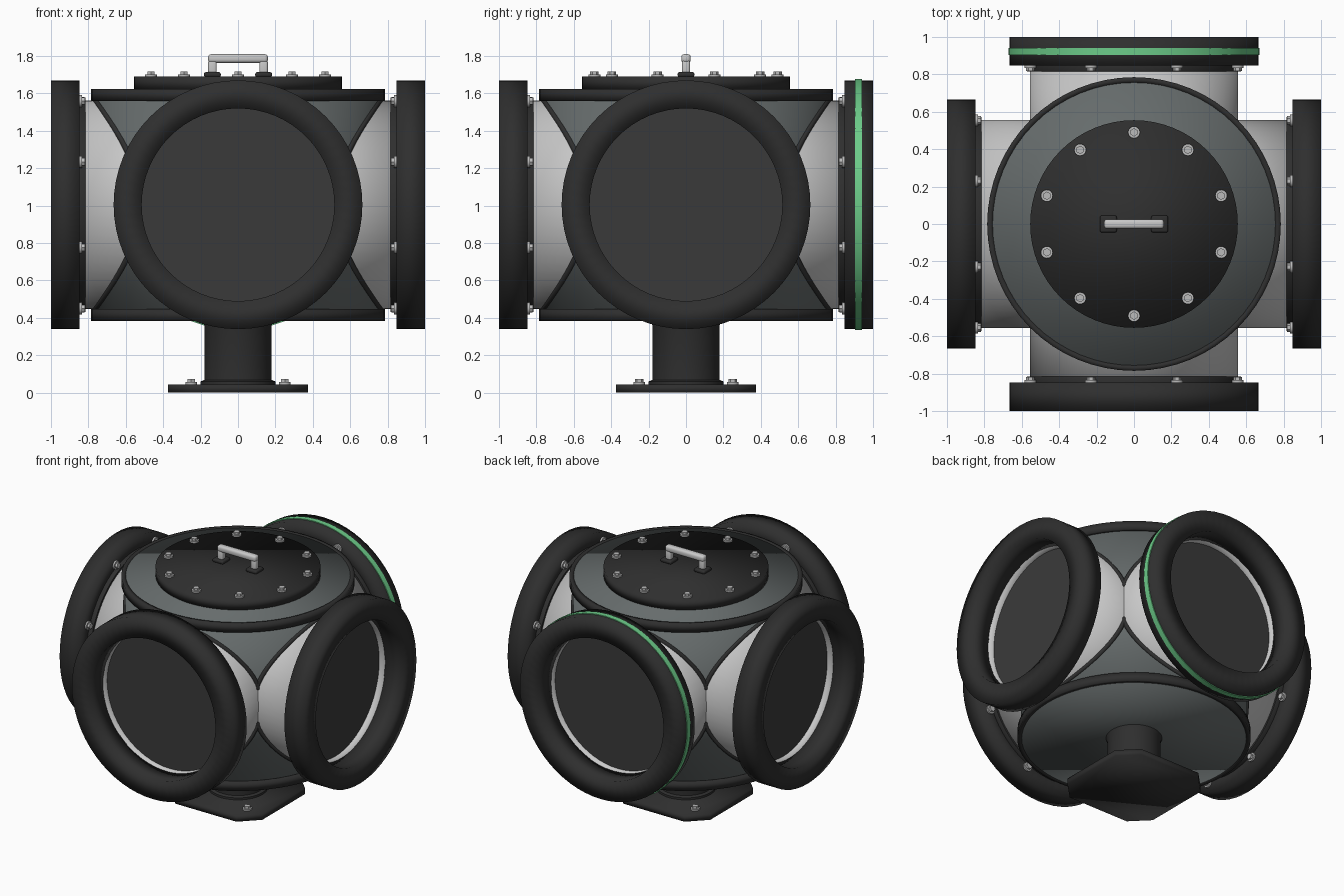
import bpy, bmesh, math
from mathutils import Matrix, Vector

if "Cube" in bpy.data.objects:
    bpy.data.objects.remove(bpy.data.objects["Cube"])

CZ = 1.005      # height of the port axes
BODY_R = 0.76
TUBE_R = 0.557


def mat(name, r, g, b):
    m = bpy.data.materials.new(name)
    m.diffuse_color = (r, g, b, 1)
    m.use_nodes = True
    m.node_tree.nodes["Principled BSDF"].inputs["Base Color"].default_value = m.diffuse_color
    return m


BLACK = mat("black rubber", 0.028, 0.028, 0.028)
DARK = mat("dark panel", 0.042, 0.042, 0.042)
GREY = mat("grey metal", 0.133, 0.150, 0.150)
LIGHT = mat("light metal", 0.58, 0.58, 0.58)
STEEL = mat("bolt steel", 0.50, 0.50, 0.50)
GREEN = mat("green", 0.15, 0.60, 0.25)


def finish(name, bm, material, matrix=Matrix(), angle=35):
    bmesh.ops.recalc_face_normals(bm, faces=bm.faces)
    me = bpy.data.meshes.new(name)
    bm.to_mesh(me)
    bm.free()
    me.transform(matrix)
    me.materials.append(material)
    me.shade_smooth()
    if angle < 180:
        me.set_sharp_from_angle(angle=math.radians(angle))
    ob = bpy.data.objects.new(name, me)
    bpy.context.collection.objects.link(ob)
    return ob


def lathe(name, profile, material, matrix=Matrix(), seg=64, ends="open", angle=35):
    """Turn (radius, height) points around local z; ends: open, caps or ring."""
    bm = bmesh.new()
    rows = [[bm.verts.new((r * math.cos(2 * math.pi * i / seg),
                           r * math.sin(2 * math.pi * i / seg), h))
             for i in range(seg)] for r, h in profile]
    pairs = list(zip(rows, rows[1:])) + ([(rows[-1], rows[0])] if ends == "ring" else [])
    for a, b in pairs:
        for i in range(seg):
            j = (i + 1) % seg
            bm.faces.new((a[i], a[j], b[j], b[i]))
    if ends == "caps":
        bm.faces.new(rows[0])
        bm.faces.new(rows[-1])
    return finish(name, bm, material, matrix, angle)


def bolts(name, spots, matrix=Matrix(), down=False, size=1.0):
    """Washers and hexagonal heads at the given points, pointing along local z."""
    bm = bmesh.new()
    s = -1 if down else 1
    for p in spots:
        for r, h0, h1, n in ((0.032, 0, 0.012, 16), (0.022, 0.012, 0.028, 6)):
            bmesh.ops.create_cone(
                bm, cap_ends=True, segments=n, radius1=r * size, radius2=r * size,
                depth=(h1 - h0),
                matrix=Matrix.Translation(Vector(p) + Vector((0, 0, s * (h0 + h1) / 2))))
    return finish(name, bm, STEEL, matrix, 30)


def circle(n, r, z, start):
    return [(r * math.cos(start + 2 * math.pi * i / n),
             r * math.sin(start + 2 * math.pi * i / n), z) for i in range(n)]


def box(name, size, centre, material, bevel=0.006):
    bm = bmesh.new()
    bmesh.ops.create_cube(bm, size=1, matrix=Matrix.Translation(centre) @ Matrix.Diagonal((*size, 1)))
    bmesh.ops.bevel(bm, geom=bm.edges[:], offset=bevel, segments=3, affect='EDGES', profile=0.5)
    return finish(name, bm, material, angle=50)


def seam(name, matrix):
    """Bead where a port tube meets the round body."""
    bm = bmesh.new()
    n, m, rad = 96, 8, 0.016
    pts = []
    for i in range(n):
        t = 2 * math.pi * i / n
        y, z = TUBE_R * math.cos(t), TUBE_R * math.sin(t)
        pts.append(Vector((math.sqrt(BODY_R ** 2 - y * y), y, z)))
    rows = []
    for i, p in enumerate(pts):
        tan = (pts[(i + 1) % n] - pts[i - 1]).normalized()
        out = Vector((0, p.y, p.z)).normalized()
        side = tan.cross(out).normalized()
        rows.append([bm.verts.new(p + rad * (math.cos(2 * math.pi * k / m) * out
                                             + math.sin(2 * math.pi * k / m) * side))
                     for k in range(m)])
    for i in range(n):
        a, b = rows[i], rows[(i + 1) % n]
        for k in range(m):
            bm.faces.new((a[k], a[(k + 1) % m], b[(k + 1) % m], b[k]))
    return finish(name, bm, BLACK, matrix, 60)


# Round body with square-edged dark rims at top and bottom
lathe("body", [(BODY_R, 0.386), (BODY_R, 1.621)], GREY, ends="caps", angle=180)
for name, z0, z1 in (("top_rim", 1.56, 1.623), ("bottom_rim", 0.384, 0.447)):
    lathe(name, [(0.756, z0), (0.785, z0), (0.785, z1), (0.756, z1)], BLACK,
          ends="ring", angle=180)

# Bolted lid
lathe("lid", [(0.555, 1.62), (0.555, 1.69)], BLACK, ends="caps", angle=180)
bolts("lid_bolts", circle(10, 0.49, 1.69, math.pi / 2))

# Rounded lid handle on two dark feet
box("handle_bar", (0.32, 0.05, 0.046), (0, 0, 1.787), LIGHT, 0.016)
for side, x in (("left", -0.137), ("right", 0.137)):
    box(f"handle_leg_{side}", (0.046, 0.044, 0.085), (x, 0, 1.735), LIGHT, 0.012)
    box(f"handle_foot_{side}", (0.09, 0.09, 0.026), (x, 0, 1.701), BLACK, 0.01)

# Four ports
for k, side in enumerate(("right", "back", "left", "front")):
    turn = Matrix.Translation((0, 0, CZ)) @ Matrix.Rotation(k * math.pi / 2, 4, 'Z')
    m = turn @ Matrix.Rotation(math.pi / 2, 4, 'Y')
    # Tube folds over at its mouth into a light lining
    lathe(f"{side}_tube", [(TUBE_R, 0.40), (TUBE_R, 0.85), (0.515, 0.85), (0.515, 0.78)],
          LIGHT, m, angle=180)
    seam(f"{side}_seam", turn)
    lathe(f"{side}_collar", [(0.55, 0.815), (0.572, 0.815), (0.575, 0.822),
                             (0.575, 0.85), (0.55, 0.85)], BLACK, m, ends="ring")
    # Soft shaded ring and the dark panel recessed behind it
    lathe(f"{side}_ring", [(0.515, 0.847), (0.665, 0.847), (0.665, 1.0), (0.515, 1.0)],
          BLACK, m, ends="ring", angle=180)
    lathe(f"{side}_panel", [(0.516, 0.78), (0.516, 0.80)], DARK, m, ends="caps")
    bolts(f"{side}_port_bolts", circle(8, 0.6, 0.847, math.pi / 8), m, down=True)
    if side == "back":
        lathe("green_band", [(0.65, 0.903), (0.671, 0.903), (0.671, 0.942), (0.65, 0.942)],
              GREEN, m, seg=48, ends="ring")

# Pedestal neck and chamfered square foot
lathe("neck", [(0.20, 0.04), (0.20, 0.06), (0.18, 0.068), (0.18, 0.36), (0.19, 0.39)],
      BLACK, ends="caps")
bm = bmesh.new()
a, b = 0.375, 0.25
outline = [(a, -b), (a, b), (b, a), (-b, a), (-a, b), (-a, -b), (-b, -a), (b, -a)]
face = bm.faces.new([bm.verts.new((x, y, 0.0)) for x, y in outline])
up = bmesh.ops.extrude_face_region(bm, geom=[face])["geom"]
bmesh.ops.translate(bm, vec=(0, 0, 0.045), verts=[v for v in up if isinstance(v, bmesh.types.BMVert)])
finish("foot_plate", bm, BLACK, angle=180)
bolts("foot_bolts", [(x, y, 0.045) for x in (-0.25, 0.25) for y in (-0.25, 0.25)])
